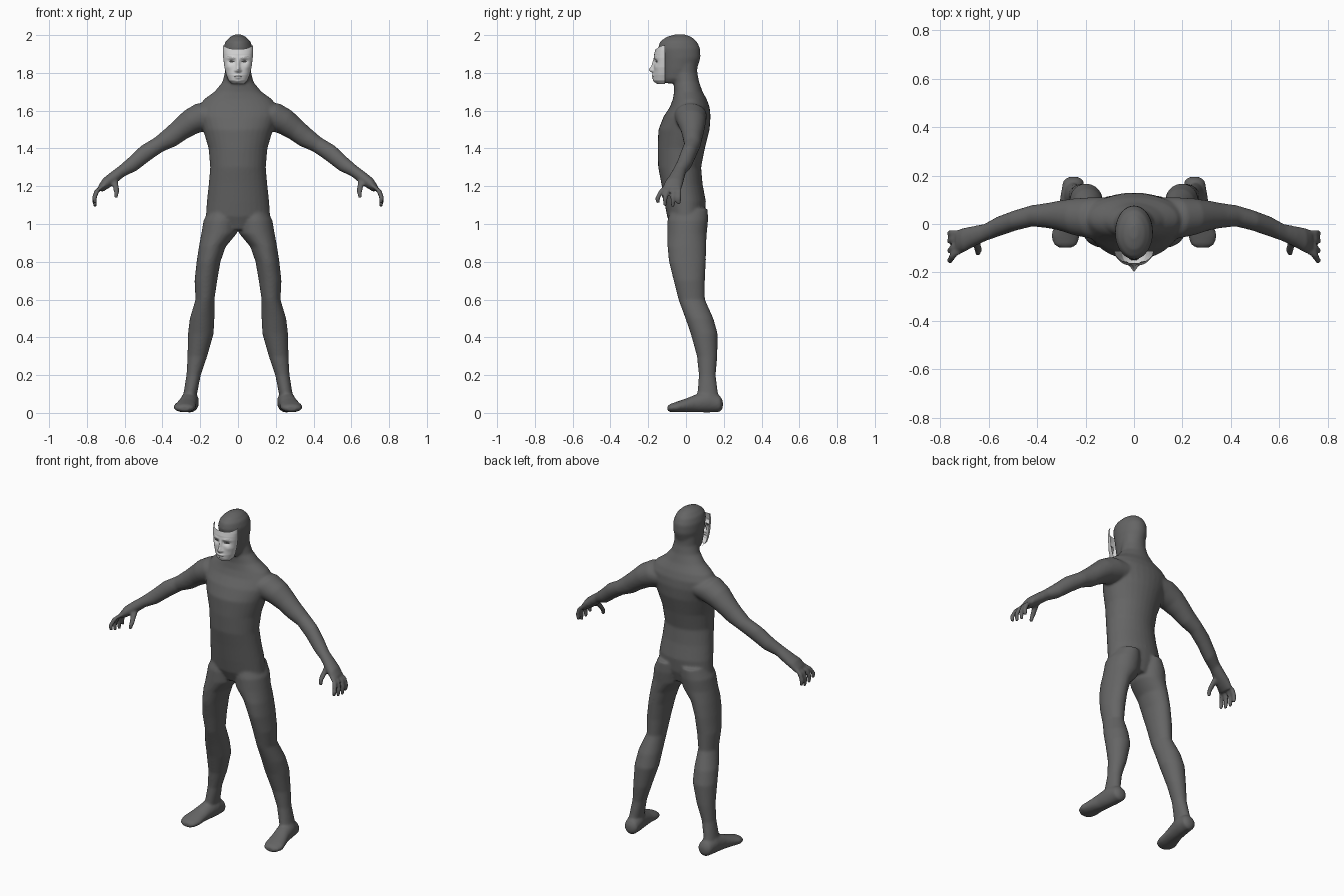
import bpy, bmesh, math
from mathutils import Vector

cube = bpy.data.objects.get("Cube")
if cube:
    bpy.data.objects.remove(cube)

X, Y, Z = Vector((1, 0, 0)), Vector((0, 1, 0)), Vector((0, 0, 1))
CM = 0.01          # station tables are in hundredths of a unit
SIDES = 32


def material(name, value):
    mat = bpy.data.materials.new(name)
    mat.use_nodes = True
    colour = (value, value, value, 1)
    mat.diffuse_color = colour
    bsdf = mat.node_tree.nodes["Principled BSDF"]
    bsdf.inputs["Base Color"].default_value = colour
    bsdf.inputs["Roughness"].default_value = 0.7
    return mat


suit_grey = material("suit grey", 0.13)
mask_white = material("mask pale grey", 0.65)
lip_grey = material("lip grey", 0.4)
eye_dark = material("eye dark grey", 0.06)


def loft(bm, stations, axis_a, axis_b, side=1):
    """Closed tube through (centre, radius a, radius b) stations."""
    rings = []
    for centre, ra, rb in stations:
        ring = []
        for i in range(SIDES):
            t = math.tau * i / SIDES
            p = Vector(centre) + axis_a * ra * math.cos(t) + axis_b * rb * math.sin(t)
            p.x *= side
            ring.append(bm.verts.new(p * CM))
        rings.append(ring)
    for low, high in zip(rings, rings[1:]):
        for i in range(SIDES):
            j = (i + 1) % SIDES
            bm.faces.new((low[i], low[j], high[j], high[i]))
    bm.faces.new(rings[0])
    bm.faces.new(rings[-1])


def upright(rows):
    """Rows of height, centre x, half width, front y, back y."""
    return [((cx, (f + b) / 2, z), w, (b - f) / 2) for z, cx, w, f, b in rows]


def finish(bm, name, materials):
    mesh = bpy.data.meshes.new(name)
    bm.to_mesh(mesh)
    bm.free()
    for mat in materials:
        mesh.materials.append(mat)
    mesh.shade_smooth()
    obj = bpy.data.objects.new(name, mesh)
    bpy.context.collection.objects.link(obj)
    return obj


body = bmesh.new()

# Torso and neck
torso = [(97, 0, 9, -7, 8), (104, 0, 17, -10, 10), (112, 0, 16.5, -11.5, 10.5),
         (121, 0, 15.5, -13, 8.8), (130, 0, 14.7, -14.7, 8), (140, 0, 15.6, -15, 10),
         (150, 0, 18.5, -14.6, 12.5), (157, 0, 21, -11.8, 13), (162, 0, 21, -8.5, 12.5),
         (166, 0, 18, -7, 11), (170, 0, 12.5, -6.3, 8.8), (175, 0, 8.3, -6.4, 7),
         (180, 0, 7, -7, 6), (185, 0, 7, -7, 6)]
loft(body, upright(torso), X, Y)

# Head
head = [(174.5, 0, 3.5, -11.5, -3), (177, 0, 5.8, -12.3, 3), (182, 0, 7, -12.8, 5.8),
        (188, 0, 7.8, -13.5, 7.7), (193, 0, 7.8, -14.8, 7.5), (196.5, 0, 6.7, -13.8, 5.8),
        (199, 0, 4.3, -10.5, 3), (200.3, 0, 1.6, -6, -0.5)]
loft(body, upright(head), X, Y)

leg = [(108, 8, 7, -8, 11.5), (102, 9, 9.2, -9.8, 11.7), (95, 10, 9.4, -10, 11),
       (88, 13.6, 7.1, -9.8, 10.6), (80, 15.6, 6.3, -9, 10.5), (70, 17, 6, -6.5, 10),
       (60, 17.5, 5, -4, 10), (50, 19, 6.5, -0.3, 14.5), (42, 19.7, 6.8, 2.5, 16.7),
       (30, 21.5, 5.2, 5.8, 16.6), (20, 23.5, 3.8, 6.8, 15.7), (10, 25.3, 3.6, 6, 17),
       (3, 25.5, 3.5, 7, 17)]
# Foot rows: y, centre x, centre z, half width, half height
foot = [(19.5, 25, 4.5, 2, 2), (18, 25, 4.8, 4.2, 4.3), (12, 25.5, 6, 4.8, 5.8),
        (5, 26.5, 5, 4.8, 4.7), (0, 27.5, 4, 5.3, 3.6), (-5, 28.3, 3.1, 6, 2.8),
        (-8.5, 28.3, 2.6, 4.8, 2.1), (-9.8, 28.3, 2.3, 2.8, 1.3)]
# Arm and palm rows: centre, half depth, half thickness
arm = [((8, 2, 158), 9, 7), ((18, 2.5, 157), 8.5, 8), ((25, 3, 154), 7.5, 7),
       ((30.5, 3.5, 150), 6.2, 6), ((35.5, 3.5, 146), 5.2, 5.5), ((42, 3.4, 142), 4.4, 4.3),
       ((49, 1.5, 137.5), 4.2, 4.6), ((56, -1, 131.5), 4.1, 4.1), ((61.5, -3.5, 128), 3.6, 3.1),
       ((66, -5, 124.5), 4.2, 3.2), ((70, -6.5, 121.5), 5, 3), ((73, -7, 118.5), 4.6, 2)]
# Fingers: y at the knuckle, y at the tip, tip height
fingers = [(-10.5, -15, 111), (-8.3, -11, 109.5), (-5.8, -7, 109.2), (-3.7, -3.8, 110.5)]
across_arm = Vector((0.5, 0, 0.85))

for side in (1, -1):
    loft(body, upright(leg), X, Y, side)
    loft(body, [((cx, y, cz), w, h) for y, cx, cz, w, h in foot], X, Z, side)
    loft(body, arm, Y, across_arm, side)
    for y0, y1, tip in fingers:
        loft(body, [((71, y0, 120.5), 1.4, 1.5), ((74.5, (y0 + y1) / 2, 118), 1.4, 1.5),
                    ((76, y1, 114), 1.3, 1.3), ((75.8, y1, tip), 1, 1)], Y, X, side)
    # Thumb
    loft(body, [((66, -6, 124), 2, 2.2), ((64.7, -9, 120), 1.7, 1.7),
                ((64.3, -11.5, 116.5), 1.4, 1.4), ((64.8, -12.3, 113.5), 1, 1)], Y, X, side)

bmesh.ops.recalc_face_normals(body, faces=body.faces)
figure = finish(body, "body", [suit_grey])

# Fuse the limbs into one skin and soften the joins
fuse = figure.modifiers.new("fuse", "REMESH")
fuse.mode = "VOXEL"
fuse.voxel_size = 0.007
fuse.use_smooth_shade = True
soften = figure.modifiers.new("soften", "SMOOTH")
soften.factor = 0.5
soften.iterations = 8


def blend(rows, z):
    """Linear lookup of (height, value) rows."""
    for (z0, a), (z1, b) in zip(rows, rows[1:]):
        if z <= z1:
            return a + (b - a) * (z - z0) / (z1 - z0)
    return rows[-1][1]


def bump(x, z, cx, cz, sx, sz):
    return math.exp(-((abs(x) - cx) / sx) ** 2 - ((z - cz) / sz) ** 2)


def inside(x, z, cx, cz, rx, rz):
    return ((abs(x) - cx) / rx) ** 2 + ((z - cz) / rz) ** 2 < 1


# Face mask: curved sheet with brow, nose, lips and chin
mask_width = [(174, 3), (176, 5), (179, 6.2), (183, 7.2), (188, 7.8), (192, 8), (195, 7.8)]
mask_front = [(174, 15), (176, 17.2), (179, 17.3), (185, 16.9), (190, 16.8), (195, 15.6)]
EDGE, COLS, ROWS = 11.2, 72, 80
face = bmesh.new()
grid = []
for r in range(ROWS + 1):
    row = []
    for c in range(COLS + 1):
        s = math.sin(math.pi * (c / COLS - 0.5))
        top = 192.6 + 2 * abs(s) ** 3
        z = 174 + (top - 174) * r / ROWS
        x = blend(mask_width, z) * s
        depth = EDGE + (blend(mask_front, z) - EDGE) * max(0, 1 - s * s) ** 0.42
        depth += 2.2 * bump(x, z, 0, 181.6, 1.1, 1.5) + 1.1 * bump(x, z, 0, 184.5, 0.9, 2.5)
        depth += 0.5 * bump(x, z, 1.3, 181.2, 0.7, 0.7)
        depth += 0.5 * bump(x, z, 3.5, 188, 2.5, 1) - 1 * bump(x, z, 3.3, 186, 1.8, 1.2)
        depth += 0.8 * bump(x, z, 0, 178.6, 2, 0.7) + 0.7 * bump(x, z, 0, 177.2, 1.7, 0.6)
        depth += 0.5 * bump(x, z, 0, 175.3, 1.8, 0.8) + 0.3 * bump(x, z, 4.8, 183, 1.5, 1.5)
        row.append(face.verts.new(Vector((x, -depth, z)) * CM))
    grid.append(row)
for low, high in zip(grid, grid[1:]):
    for c in range(COLS):
        f = face.faces.new((low[c], low[c + 1], high[c + 1], high[c]))
        x, _, z = f.calc_center_median() / CM
        brow_z = 187.4 + 0.25 * abs(x)
        if inside(x, z, 3.4, 186, 1.5, 0.55):
            f.material_index = 2
        elif 1.5 < abs(x) < 5.5 and abs(z - brow_z) < 0.2:
            f.material_index = 1
        elif inside(x, z, 0, 177.9, 2.2, 1):
            f.material_index = 2 if abs(z - 177.9) < 0.14 else 1
finish(face, "face_mask", [mask_white, lip_grey, eye_dark])
